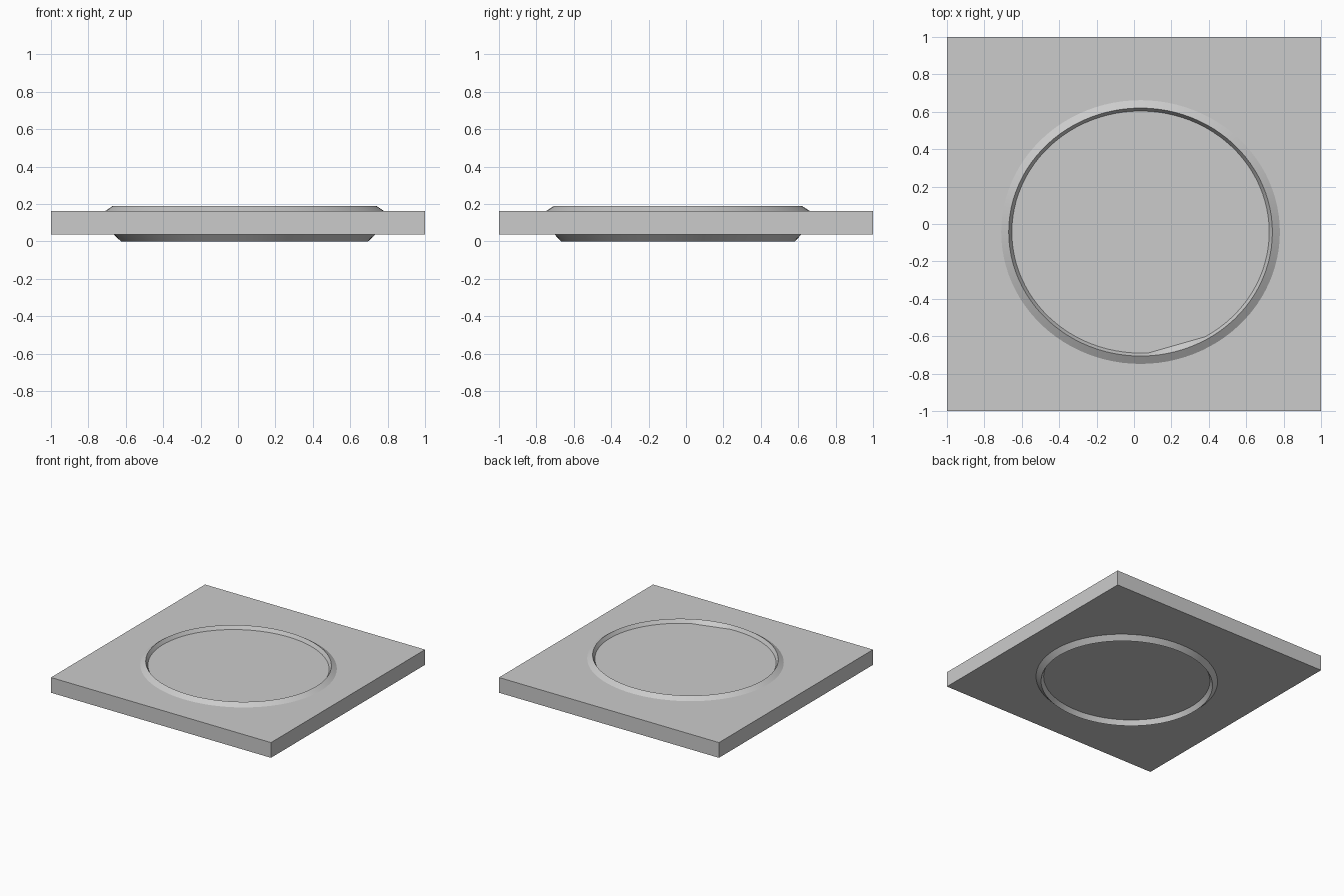
import bpy, bmesh, math

if "Cube" in bpy.data.objects:
    bpy.data.objects.remove(bpy.data.objects["Cube"])

SEG = 96                 # steps around each loop
CX, CY = 0.035, -0.043   # centre of the raised ring

bm = bmesh.new()


def oval(rx, ry, z):
    return [(CX + rx * math.cos(2 * math.pi * i / SEG),
             CY + ry * math.sin(2 * math.pi * i / SEG), z) for i in range(SEG)]


def square(z):
    pts = []
    for i in range(SEG):
        c, s = math.cos(2 * math.pi * i / SEG), math.sin(2 * math.pi * i / SEG)
        m = max(abs(c), abs(s))
        pts.append((c / m, s / m, z))
    return pts


# upper recess floor, with the straight cut on its front right edge
floor = oval(0.688, 0.647, 0.16)
a, b = 73, 80
for i in range(a + 1, b):
    t = (i - a) / (b - a)
    floor[i] = tuple(p + (q - p) * t for p, q in zip(floor[a], floor[b]))

# loops from the upper floor, over the plate edge, to the lower floor
loops = [
    floor,
    oval(0.705, 0.663, 0.19),    # upper rim
    oval(0.745, 0.705, 0.163),   # upper bevel foot
    square(0.163),
    square(0.038),
    oval(0.70, 0.66, 0.038),     # lower bevel foot
    oval(0.66, 0.625, 0.0),      # lower rim
    oval(0.64, 0.605, 0.04),     # lower recess floor
]
rings = [[bm.verts.new(p) for p in loop] for loop in loops]
bm.faces.new(rings[0])
for r0, r1 in zip(rings, rings[1:]):
    for i in range(SEG):
        j = (i + 1) % SEG
        bm.faces.new((r0[i], r1[i], r1[j], r0[j]))
bm.faces.new(rings[-1][::-1])
bmesh.ops.recalc_face_normals(bm, faces=bm.faces[:])

mesh = bpy.data.meshes.new("ringed_plate")
bm.to_mesh(mesh)
bm.free()
plate = bpy.data.objects.new("ringed_plate", mesh)
bpy.context.collection.objects.link(plate)

# smooth round walls, crisp rims
bpy.context.view_layer.objects.active = plate
plate.select_set(True)
bpy.ops.object.shade_smooth_by_angle(angle=math.radians(25))
